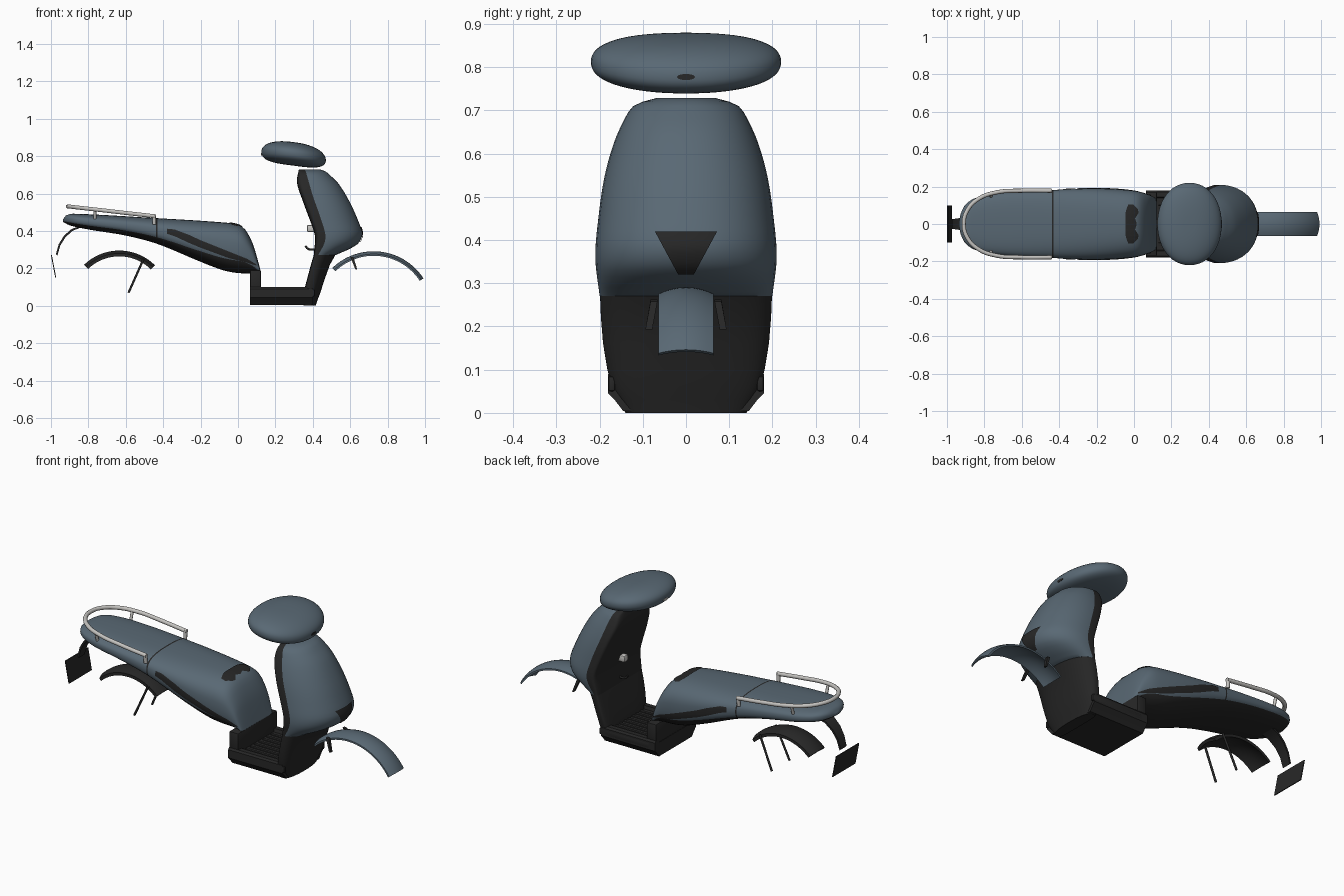
import bpy, bmesh
from math import sin, cos, pi, sqrt, radians
from mathutils import Vector

cube = bpy.data.objects.get("Cube")
if cube:
    bpy.data.objects.remove(cube)


def material(name, rgb):
    m = bpy.data.materials.new(name)
    m.use_nodes = True
    m.diffuse_color = (*rgb, 1)
    m.node_tree.nodes["Principled BSDF"].inputs["Base Color"].default_value = (*rgb, 1)
    return m


BLUE = material("slate blue paint", (0.10, 0.14, 0.175))
BLACK = material("black plastic", (0.02, 0.02, 0.02))
SILVER = material("light grey metal", (0.55, 0.54, 0.52))


def finish(name, bm, mats, angle=35):
    bmesh.ops.recalc_face_normals(bm, faces=bm.faces)
    me = bpy.data.meshes.new(name)
    bm.to_mesh(me)
    bm.free()
    ob = bpy.data.objects.new(name, me)
    bpy.context.collection.objects.link(ob)
    for m in mats:
        me.materials.append(m)
    bpy.ops.object.select_all(action="DESELECT")
    ob.select_set(True)
    bpy.context.view_layer.objects.active = ob
    bpy.ops.object.shade_smooth_by_angle(angle=radians(angle))
    return ob


def loft(name, rings, mats, rule=lambda i, j: 0, closed=True, caps=True, angle=35):
    """Skin a list of point rings; rule(i, j) picks each face's material."""
    bm = bmesh.new()
    vs = [[bm.verts.new(p) for p in r] for r in rings]
    n = len(vs[0])
    for i in range(len(vs) - 1):
        for j in range(n if closed else n - 1):
            k = (j + 1) % n
            f = bm.faces.new((vs[i][j], vs[i][k], vs[i + 1][k], vs[i + 1][j]))
            f.material_index = rule(i, j)
    if caps and closed:
        bm.faces.new(vs[0])
        bm.faces.new(vs[-1])
    return finish(name, bm, mats, angle)


def track(*pts):
    """Smooth curve through (u, value) points."""
    def slope(i):
        a, b = pts[max(i - 1, 0)], pts[min(i + 1, len(pts) - 1)]
        return (b[1] - a[1]) / (b[0] - a[0])

    def f(u):
        u = min(max(u, pts[0][0]), pts[-1][0])
        i = next(k for k in range(len(pts) - 1) if u <= pts[k + 1][0])
        (a, p), (b, q) = pts[i], pts[i + 1]
        t, d = (u - a) / (b - a), b - a
        return ((2*t**3 - 3*t*t + 1) * p + (t**3 - 2*t*t + t) * d * slope(i)
                + (3*t*t - 2*t**3) * q + (t**3 - t*t) * d * slope(i + 1))
    return f


def spow(v, p):
    return (abs(v) ** p) * (1 if v >= 0 else -1)


def box(name, lo, hi, mat, bevel=0.006):
    bm = bmesh.new()
    bmesh.ops.create_cube(bm, size=1)
    for v in bm.verts:
        v.co = Vector([(a + b) / 2 + c * (b - a) for a, b, c in zip(lo, hi, v.co)])
    if bevel:
        bmesh.ops.bevel(bm, geom=bm.edges[:], offset=bevel, segments=2, affect="EDGES", profile=0.5)
    return finish(name, bm, [mat])


def tube(name, pts, r, mat, smooth=True):
    cu = bpy.data.curves.new(name, "CURVE")
    cu.dimensions, cu.bevel_depth, cu.bevel_resolution, cu.use_fill_caps = "3D", r, 3, True
    sp = cu.splines.new("BEZIER" if smooth else "POLY")
    knots = sp.bezier_points if smooth else sp.points
    knots.add(len(pts) - 1)
    for k, p in zip(knots, pts):
        if smooth:
            k.co, k.handle_left_type, k.handle_right_type = p, "AUTO", "AUTO"
        else:
            k.co = (*p, 1)
    ob = bpy.data.objects.new(name, cu)
    bpy.context.collection.objects.link(ob)
    cu.materials.append(mat)


def patch(name, mat, rows, fn, sub=6):
    """Thin inlay: rows are (u, v_low, v_high), laid on the surface fn(u, v)."""
    rings = []
    for (u0, a0, b0), (u1, a1, b1) in zip(rows, rows[1:]):
        for s in range(sub + 1):
            t = s / sub
            u, a, b = u0 + (u1 - u0) * t, a0 + (a1 - a0) * t, b0 + (b1 - b0) * t
            rings.append([fn(u, a + (b - a) * k / 8) for k in range(9)])
    loft(name, rings, [mat], closed=False)


# Rear body: superellipse sections along its length, dark belly and seam
N = 2.7
top = track((-.935, .462), (-.92, .482), (-.88, .492), (-.43, .468), (-.1, .447), (0, .433),
            (.04, .405), (.08, .33), (.1, .265), (.12, .19))
low = track((-.935, .448), (-.9, .43), (-.8, .408), (-.6, .375), (-.43, .33), (-.2, .235),
            (-.08, .19), (0, .175), (.12, .17))
wide = track((-.935, .015), (-.925, .06), (-.9, .105), (-.85, .138), (-.75, .162), (-.43, .182),
             (-.2, .19), (0, .178), (.08, .156), (.12, .135))
xs = sorted([-.4075 - .5275 * cos(pi * i / 56) for i in range(57)] + [-.439, -.431])


def body_ring(x, m=48):
    c, h, w = (top(x) + low(x)) / 2, (top(x) - low(x)) / 2, wide(x)
    return [(x, w * spow(cos(a), 2 / N), c + h * spow(sin(a), 2 / N))
            for a in (2 * pi * j / m for j in range(m))]


def body_rule(i, j):
    seam = -.4395 < xs[i] < -.4305 and xs[i + 1] < -.4305
    return 1 if seam or 27 <= j <= 44 else 0


loft("rear_body", [body_ring(x) for x in xs], [BLUE, BLACK], body_rule)


def side_point(s):
    def fn(x, z):
        c, h = (top(x) + low(x)) / 2, (top(x) - low(x)) / 2
        return (x, s * (.003 + wide(x) * max(0, 1 - abs((z - c) / h) ** N) ** (1 / N)), z)
    return fn


def top_point(x, y):
    c, h = (top(x) + low(x)) / 2, (top(x) - low(x)) / 2
    return (x, y, .004 + c + h * max(0, 1 - abs(y / wide(x)) ** N) ** (1 / N))


for s, side in ((1, "left"), (-1, "right")):
    patch("side_vent_" + side, BLACK,
          [(-.38, .385, .412), (-.34, .372, .408), (-.26, .335, .378), (-.2, .31, .35),
           (-.05, .255, .29), (.05, .23, .25), (.1, .214, .22)], side_point(s))
patch("seat_latch_inlay", BLACK,
      [(-.105, -.03, -.005), (-.08, -.04, .02), (-.06, -.045, .025), (-.03, -.045, .006),
       (0, -.045, .015), (.03, -.045, .006), (.06, -.045, .025), (.08, -.04, .02),
       (.105, -.03, -.005)], lambda y, x: top_point(x, y))

# Front shield: rounded blue nose in front of a flat dark inner panel
nose = track((.27, .52), (.285, .555), (.3, .59), (.33, .64), (.36, .66), (.39, .665), (.45, .645),
             (.55, .6), (.65, .54), (.7, .49), (.72, .465), (.728, .44))
edge = track((.27, .42), (.36, .45), (.45, .43), (.6, .38), (.728, .35))
back = track((.27, .405), (.36, .412), (.4, .405), (.55, .35), (.66, .315), (.728, .325))
span = track((.27, .2), (.36, .21), (.45, .203), (.55, .188), (.63, .165), (.69, .137),
             (.71, .122), (.72, .1), (.728, .07))


def shield_ring(z, xf, xe, xb, w, m=48):
    ring = []
    for j in range(m):
        a = 2 * pi * (j + .5) / m
        p, reach = (2 / 2.2, xf - xe) if cos(a) > 0 else (2 / 5, xe - xb)
        ring.append((xe + reach * spow(cos(a), p), w * spow(sin(a), p), z))
    return ring


zs = [.27, .28, .29, .3, .315, .33, .345] + [.36 + .02 * i for i in range(17)] + [.695, .71, .72, .728]
loft("front_shield", [shield_ring(z, nose(z), edge(z), back(z), span(z)) for z in zs],
     [BLUE, BLACK], lambda i, j: 0 if j < 11 or j > 35 else 1)

low_rows = [(0, .415, .38, .35, .14), (.03, .425, .385, .35, .155), (.06, .437, .388, .352, .172),
            (.1, .45, .392, .358, .182), (.16, .47, .4, .374, .192), (.22, .492, .41, .39, .197),
            (.27, .52, .42, .405, .199)]
loft("lower_shield", [shield_ring(*r) for r in low_rows], [BLACK])


def nose_point(z, y):
    r = max(0, 1 - abs(y / span(z)) ** 2.2) ** (1 / 2.2)
    return (edge(z) + (nose(z) - edge(z)) * r + .004, y, z)


patch("nose_grille", BLACK, [(.32, -.018, .018), (.42, -.072, .072)], nose_point, 10)

# Handlebar cowl: a drooping superellipsoid pillow
rings = []
for i in range(1, 32):
    a = -pi / 2 + pi * i / 32
    rings.append([])
    for j in range(48):
        b = 2 * pi * j / 48
        r = spow(cos(a), .75)
        u = r * spow(cos(b), .95)
        rings[-1].append((.297 + .172 * u, .22 * r * spow(sin(b), .95),
                          .812 - .022 * u - .012 * u * u + .063 * spow(sin(a), .85)))
loft("handlebar_cowl", rings, [BLUE])
for name, x, z, mat in (("cowl_front_port", .466, .777, BLACK), ("cowl_rear_port", .128, .81, SILVER)):
    dx = .004 if x > .3 else -.004
    loft(name, [[(x + k, .021 * cos(a), z + .007 * sin(a)) for a in (2 * pi * j / 20 for j in range(20))]
                for k in (-dx, dx)], [mat])

# Footboard with raised rims, ribs and the riser under the seat
half = [(.145, .004), (.165, .03), (.18, .045), (.18, .09), (.172, .1), (.145, .1), (.14, .082)]
section = half + [(-y, z) for y, z in reversed(half)]
loft("footboard", [[(x, y, z) for y, z in section] for x in (.065, .4)], [BLACK])
for k in range(-3, 4):
    box("floor_rib", (.13, k * .036 - .008, .075), (.37, k * .036 + .008, .087), BLACK, .002)
box("seat_riser", (.065, -.172, .08), (.122, .172, .19), BLACK)
for s in (1, -1):
    box("footboard_trim", (.1, s * .172 - .008, .05), (.41, s * .172 + .008, .085), BLACK, .005)


# Mudguards: arched strips with a crowned section
def mudguard(name, cx, cz, r, a0, a1, w, thick, mat):
    rings = []
    for i in range(33):
        a = radians(a0 + (a1 - a0) * i / 32)
        sec = [(r - .015 * k * k / 16, w * k / 4) for k in range(-4, 5)]
        sec += [(q - thick, y) for q, y in reversed(sec)]
        rings.append([(cx + q * cos(a), y, cz + q * sin(a)) for q, y in sec])
    loft(name, rings, [mat])


mudguard("front_mudguard", .725, -.027, .318, 33, 134, .064, .009, BLUE)
mudguard("rear_mudguard", -.635, .025, .27, 45, 134, .064, .016, BLACK)

for s in (1, -1):
    loft("front_mudguard_bracket", [[(.6, y, .262), (.618, y, .258), (.638, y + s * .012, .193),
                                     (.628, y + s * .012, .193)] for y in (s * .066, s * .082)], [BLACK])
    tube("rear_mudguard_stay", [(-.505, s * .07, .25), (-.585, s * .078, .07)], .006, BLACK, False)

# Number plate and its curved hanger
loft("plate_hanger", [[(x, -w, z), (x, w, z), (x + .008, w, z - .008), (x + .008, -w, z - .008)]
                      for x, z, w in ((-.85, .425, .04), (-.89, .41, .036), (-.93, .375, .032),
                                      (-.958, .33, .028), (-.974, .275, .026))], [BLACK])
loft("number_plate", [[(x + d, -.1, z), (x + d, .1, z), (x + d + .005, .1, z), (x + d + .005, -.1, z)]
                      for x, d, z in ((-1, 0, .27), (-1, .023, .15))], [BLACK])

# Grab rail with its posts
rail = [(-.44, .178, .478), (-.6, .178, .496), (-.73, .17, .511), (-.83, .135, .522), (-.89, .075, .529)]
tube("grab_rail", rail + [(-.91, 0, .531)] + [(x, -y, z) for x, y, z in reversed(rail)], .011, SILVER)
for s in (1, -1):
    tube("rail_foot", [(-.448, s * .178, .485), (-.448, s * .174, .435)], .01, SILVER, False)
    tube("rail_post", [(-.765, s * .162, .515), (-.765, s * .145, .46)], .008, SILVER, False)

# Ignition lock and bag hook on the inner panel
box("ignition_lock", (.368, -.018, .395), (.415, .018, .432), SILVER, .008)
tube("bag_hook", [(.41, 0, .3), (.375, 0, .304), (.36, 0, .32)], .006, BLACK)
